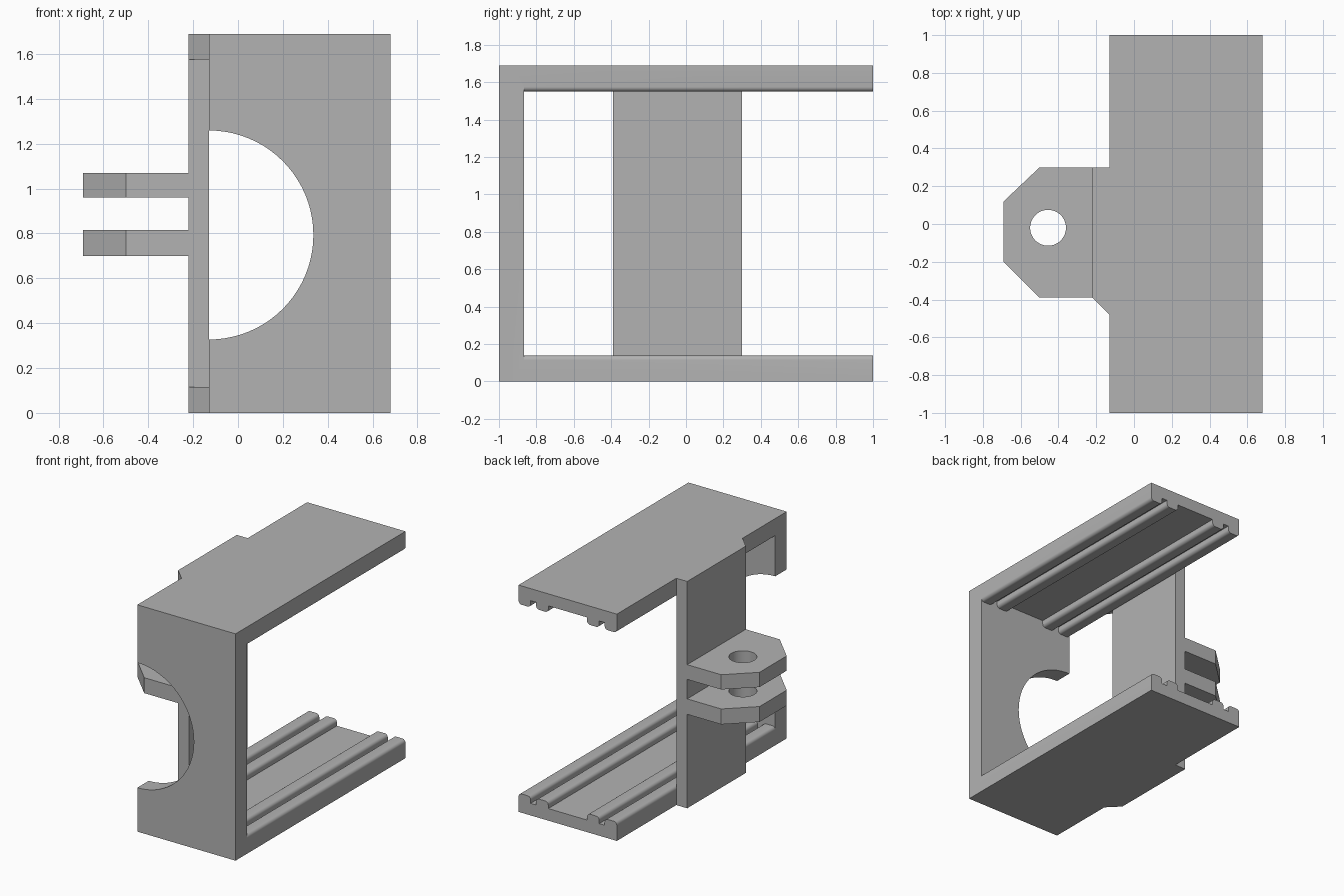
import bpy, math
from mathutils import Vector

old = bpy.data.objects.get("Cube")
if old:
    bpy.data.objects.remove(old, do_unlink=True)

grey = bpy.data.materials.new("plain_grey")
grey.use_nodes = True
grey.diffuse_color = (0.45, 0.45, 0.45, 1)
grey.node_tree.nodes["Principled BSDF"].inputs["Base Color"].default_value = (0.45, 0.45, 0.45, 1)

HEIGHT, LEFT, RIGHT = 1.69, 0.68, -0.13
OUT = -0.22                      # outer face of the side wall


def prism(name, outline, axis, start, end):
    """Extrude a 2D outline along y (outline in x, z) or z (outline in x, y)."""
    def place(p, d):
        return (p[0], d, p[1]) if axis == "y" else (p[0], p[1], d)
    n = len(outline)
    verts = [place(p, d) for d in (start, end) for p in outline]
    faces = [list(range(n)), list(range(2 * n - 1, n - 1, -1))]
    faces += [[i, i + n, (i + 1) % n + n, (i + 1) % n] for i in range(n)]
    mesh = bpy.data.meshes.new(name)
    mesh.from_pydata(verts, [], faces)
    # Make the normals point outwards whatever the winding
    area = sum(outline[i - 1][0] * outline[i][1] - outline[i][0] * outline[i - 1][1] for i in range(n))
    if (area > 0) == (axis == "z"):
        mesh.flip_normals()
    mesh.materials.append(grey)
    obj = bpy.data.objects.new(name, mesh)
    bpy.context.collection.objects.link(obj)
    return obj


def combine(target, tool, operation):
    mod = target.modifiers.new(operation.lower(), "BOOLEAN")
    mod.operation, mod.solver, mod.object = operation, "EXACT", tool
    bpy.context.view_layer.objects.active = target
    bpy.ops.object.modifier_apply(modifier=mod.name)
    bpy.data.objects.remove(tool, do_unlink=True)


def arc(cx, cy, r, a0, a1, steps):
    angles = [math.radians(a0 + (a1 - a0) * i / steps) for i in range(steps + 1)]
    return [(cx + r * math.cos(a), cy + r * math.sin(a)) for a in angles]


# Front wall with a half-round opening in its right edge
wall_outline = [(RIGHT, 0), (LEFT, 0), (LEFT, HEIGHT), (RIGHT, HEIGHT)]
wall_outline += arc(RIGHT, 0.793, 0.466, 90, -90, 40)
frame = prism("frame", wall_outline, "y", -1, -0.865)

# Plate section: a flat base with four round-topped rails
BASE, TOP, ROUND = 0.09, 0.14, 0.025
section = [(LEFT, 0), (RIGHT, 0)]
for x0, x1 in ((RIGHT, -0.03), (0.015, 0.115), (0.435, 0.535), (0.58, LEFT)):
    if x0 > RIGHT:
        section.append((x0, BASE))
    section += arc(x0 + ROUND, TOP - ROUND, ROUND, 180, 90, 6)
    section += arc(x1 - ROUND, TOP - ROUND, ROUND, 90, 0, 6)
    if x1 < LEFT:
        section.append((x1, BASE))

# Chamfered ledge that carries the side wall
ledge = [(-0.1, -0.48), (RIGHT, -0.48), (OUT, -0.39), (OUT, 0.3), (-0.1, 0.3)]

for upper in (False, True):
    rails = [(x, HEIGHT - z if upper else z) for x, z in section]
    z0, z1 = (HEIGHT - 0.115, HEIGHT) if upper else (0, 0.115)
    combine(frame, prism("plate", rails, "y", -0.93, 1), "UNION")
    combine(frame, prism("ledge", ledge, "z", z0, z1), "UNION")

# Side wall between the plates
side = [(OUT, -0.39), (RIGHT, -0.39), (RIGHT, 0.3), (OUT, 0.3)]
combine(frame, prism("side_wall", side, "z", 0.05, HEIGHT - 0.05), "UNION")

# Two drilled hinge lugs
lug = [(OUT, 0.3), (-0.5, 0.3), (-0.69, 0.12), (-0.69, -0.2), (-0.5, -0.39), (OUT, -0.39)]
lugs = []
for name, z0, z1 in (("lower_lug", 0.70, 0.815), ("upper_lug", 0.96, 1.07)):
    part = prism(name, lug, "z", z0, z1)
    hole = prism("hole", arc(-0.455, -0.02, 0.095, 0, 350, 35), "z", z0 - 0.1, z1 + 0.1)
    combine(part, hole, "DIFFERENCE")
    lugs.append(part)

# Smooth the rounded surfaces, keep the edges sharp
for obj in [frame] + lugs:
    bpy.ops.object.select_all(action="DESELECT")
    obj.select_set(True)
    bpy.context.view_layer.objects.active = obj
    bpy.ops.object.shade_smooth_by_angle(angle=math.radians(30))
